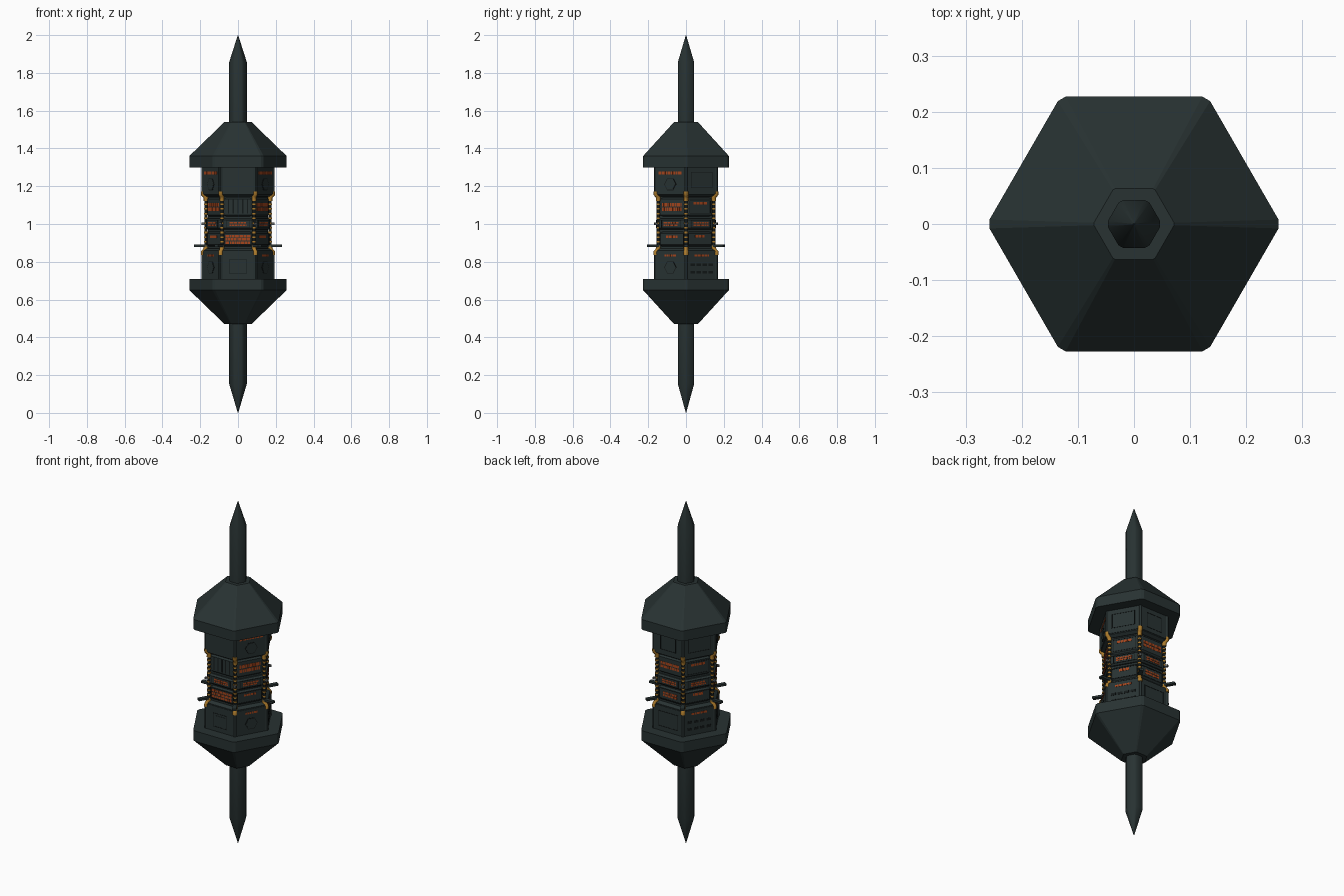
import bpy, bmesh, math, random
from mathutils import Matrix, Vector

if "Cube" in bpy.data.objects:
    bpy.data.objects.remove(bpy.data.objects["Cube"])

random.seed(4)


def mat(name, r, g, b):
    m = bpy.data.materials.new(name)
    m.diffuse_color = (r, g, b, 1)
    m.use_nodes = True
    m.node_tree.nodes["Principled BSDF"].inputs["Base Color"].default_value = m.diffuse_color
    return m


SHELL = mat("dark_teal_metal", 0.021, 0.032, 0.032)
DARK = mat("black_groove", 0.007, 0.010, 0.010)
GOLD = mat("gold", 0.42, 0.20, 0.025)
RED = mat("orange_red", 0.38, 0.06, 0.012)
GREY = mat("grey_metal", 0.13, 0.14, 0.14)
parts = {}


def part(name, m):
    """Mesh that collects every piece of a part."""
    if name not in parts:
        parts[name] = (bmesh.new(), m)
    return parts[name][0]


def loft(name, m, profile, cut=0.035):
    """Hexagonal solid with clipped corners from (z, apothem) points."""
    bm = part(name, m)
    rings = []
    for z, a in profile:
        c = [Vector((math.cos(math.radians(60 * i)), math.sin(math.radians(60 * i)), 0)) * (a / math.cos(math.pi / 6))
             for i in range(6)]
        ring = []
        for i in range(6):
            for n in (c[i - 1], c[(i + 1) % 6]):
                p = c[i].lerp(n, cut)
                ring.append(bm.verts.new((p.x, p.y, z)))
        rings.append(ring)
    for r, s in zip(rings, rings[1:]):
        for i in range(12):
            j = (i + 1) % 12
            bm.faces.new((r[i], r[j], s[j], s[i]))
    bm.faces.new(rings[0])
    bm.faces.new(rings[-1])


def box(name, m, az, r0, r1, u0, u1, z0, z1):
    """Box facing outward in direction az: depth r, sideways u, height z."""
    mx = (Matrix.Rotation(math.radians(az), 4, 'Z')
          @ Matrix.Translation(((r0 + r1) / 2, (u0 + u1) / 2, (z0 + z1) / 2))
          @ Matrix.Diagonal((r1 - r0, u1 - u0, z1 - z0, 1)))
    bmesh.ops.create_cube(part(name, m), size=1, matrix=mx)


def rod(name, m, az, r, z0, z1, rad, seg=10):
    mx = Matrix.Rotation(math.radians(az), 4, 'Z') @ Matrix.Translation((r, 0, (z0 + z1) / 2))
    bmesh.ops.create_cone(part(name, m), cap_ends=True, segments=seg, radius1=rad, radius2=rad,
                          depth=z1 - z0, matrix=mx)


def frame(az, r, w, z0, z1, t=0.003):
    """Thin dark outline of a panel."""
    for u0, u1, a, b in ((-w, w, z0, z0 + t), (-w, w, z1 - t, z1), (-w, -w + t, z0, z1), (w - t, w, z0, z1)):
        box("panel_outlines", DARK, az, r - 0.003, r + 0.0015, u0, u1, a, b)


def hexagon(az, r, z, rad):
    """Round-ish hatch: dark hexagon with a shell hexagon on top."""
    for name, m, k, d in (("hatch_rims", DARK, rad, 0.003), ("hatches", SHELL, rad * 0.88, 0.005)):
        mx = (Matrix.Rotation(math.radians(az), 4, 'Z') @ Matrix.Translation((r, 0, z))
              @ Matrix.Rotation(math.pi / 2, 4, 'Y'))
        bmesh.ops.create_cone(part(name, m), cap_ends=True, segments=6, radius1=k, radius2=k,
                              depth=d, matrix=mx)


def marks(az, r, w, z0, z1, rows):
    """Rows of plain painted dashes."""
    h = (z1 - z0) / rows
    for i in range(rows):
        u = -w
        while u < w - 0.004:
            e = min(w, u + random.uniform(0.008, 0.022))
            box("painted_dashes", RED, az, r - 0.003, r + 0.0015, u, e, z0 + h * i + h * 0.12, z0 + h * (i + 1) - h * 0.12)
            u = e + 0.003


# Caps and spikes, mirrored about the middle
for name, flip in (("upper", False), ("lower", True)):
    f = (lambda z: 2.01 - z) if flip else (lambda z: z)
    loft(name + "_cap", SHELL, [(f(z), a) for z, a in ((1.30, 0.227), (1.36, 0.227), (1.54, 0.063))])
    tip = 0.0 if flip else 2.0
    loft(name + "_spike", SHELL, [(f(1.50), 0.043), (f(1.857), 0.043), (tip, 0.0008)], 0.12)

# Stacked body
loft("body_core", SHELL, [(0.70, 0.14), (1.31, 0.14)])
loft("upper_body", SHELL, [(1.145, 0.148), (1.155, 0.163), (1.31, 0.163)], 0.06)
loft("lower_body", SHELL, [(0.70, 0.163), (0.86, 0.163), (0.87, 0.148)], 0.06)
for name, z0, z1, a in (("upper_middle_block", 1.04, 1.14, 0.149), ("centre_band", 0.97, 1.03, 0.157),
                        ("lower_middle_block", 0.88, 0.96, 0.149)):
    loft(name, SHELL, [(z0, a - 0.009), (z0 + 0.008, a), (z1 - 0.008, a), (z1, a - 0.009)], 0.12)

UP, MID, BAND = 0.163, 0.149, 0.157
faces = [-90, -30, 30, 90, 150, 210]
for k, az in enumerate(faces):
    # Raised cover plates at top and bottom
    for z0, z1 in ((1.16, 1.30), (0.71, 0.855)):
        box("cover_plates", SHELL, az, 0.155, UP + 0.003, -0.083, 0.083, z0, z1)
    marks(az, BAND, 0.045, 0.988, 1.012, 2)
    frame(az, BAND, 0.06, 0.978, 1.022)
    frame(az, MID, 0.073, 0.89, 0.95)
P = UP + 0.003

# Front face
for u in (-0.05, -0.025, 0, 0.025, 0.05):
    box("vent_slots", DARK, -90, 0.145, MID + 0.0015, u - 0.003, u + 0.003, 1.055, 1.13)
marks(-90, MID, 0.067, 0.893, 0.945, 3)
frame(-90, P, 0.045, 0.735, 0.815)
box("front_hatch", SHELL, -90, 0.155, P + 0.002, -0.032, 0.032, 0.748, 0.802)

# Hatch faces
for az in (-30, 210):
    hexagon(az, P, 1.21, 0.037)
    hexagon(az, P, 0.77, 0.037)
    marks(az, P, 0.07, 1.26, 1.28, 1)
    marks(az, P, 0.035, 0.825, 0.84, 1)
    marks(az, MID, 0.06, 1.065, 1.115, 2)
    marks(az, MID, 0.035, 0.925, 0.94, 1)

# Slotted faces
for az in (30, 150):
    frame(az, P, 0.065, 1.19, 1.275)
    frame(az, MID, 0.065, 1.055, 1.125)
    marks(az, MID, 0.03, 0.925, 0.945, 1)
    marks(az, P, 0.045, 0.825, 0.84, 1)
    marks(az, MID, 0.04, 1.10, 1.118, 1)
    for z in (0.745, 0.785):
        for u in (-0.055, -0.018, 0.018, 0.055):
            box("vent_slots", DARK, az, 0.155, P + 0.0015, u - 0.013, u + 0.013, z - 0.007, z + 0.007)

# Back face
frame(90, P, 0.05, 1.185, 1.275)
frame(90, P, 0.065, 0.735, 0.825)
marks(90, MID, 0.06, 1.07, 1.11, 2)
marks(90, MID, 0.045, 0.905, 0.935, 2)

# Corner pipes, gold elbows, rings and tabs
for i in range(6):
    az = 60 * i
    rod("corner_pipes", DARK, az, 0.170, 0.87, 1.14, 0.008)
    for n in range(9):
        z = 0.905 + n * 0.025
        rod("pipe_rings", GOLD, az, 0.170, z - 0.004, z + 0.004, 0.0105)
    rod("upper_corner_rails", SHELL, az, 0.183, 1.16, 1.305, 0.011, 6)
    rod("lower_corner_rails", SHELL, az, 0.183, 0.705, 0.85, 0.011, 6)
    box("corner_tabs", SHELL, az, 0.15, 0.232, -0.011, 0.011, 0.879, 0.891)
    box("corner_pins", GREY, az, 0.15, 0.192, -0.006, 0.006, 0.995, 1.007)
    for s, label in ((1, "upper"), (-1, "lower")):
        cu = bpy.data.curves.new(label + "_elbow", 'CURVE')
        cu.dimensions = '3D'
        cu.bevel_depth = 0.012
        cu.bevel_resolution = 2
        cu.use_fill_caps = True
        sp = cu.splines.new('POLY')
        path = ((0.170, 0.118), (0.170, 0.135), (0.177, 0.146), (0.185, 0.153), (0.185, 0.168))
        sp.points.add(len(path) - 1)
        for pt, (r, z) in zip(sp.points, path):
            pt.co = (r * math.cos(math.radians(az)), r * math.sin(math.radians(az)), 1.005 + s * z, 1)
        cu.materials.append(GOLD)
        bpy.context.collection.objects.link(bpy.data.objects.new(label + "_elbow", cu))

# Turn the collected parts into objects
for name, (bm, m) in parts.items():
    bmesh.ops.recalc_face_normals(bm, faces=bm.faces)
    me = bpy.data.meshes.new(name)
    bm.to_mesh(me)
    bm.free()
    me.materials.append(m)
    ob = bpy.data.objects.new(name, me)
    bpy.context.collection.objects.link(ob)
    if "spike" in name or name in ("corner_pipes", "pipe_rings"):
        bpy.ops.object.select_all(action='DESELECT')
        ob.select_set(True)
        bpy.context.view_layer.objects.active = ob
        bpy.ops.object.shade_smooth_by_angle(angle=math.radians(40))
